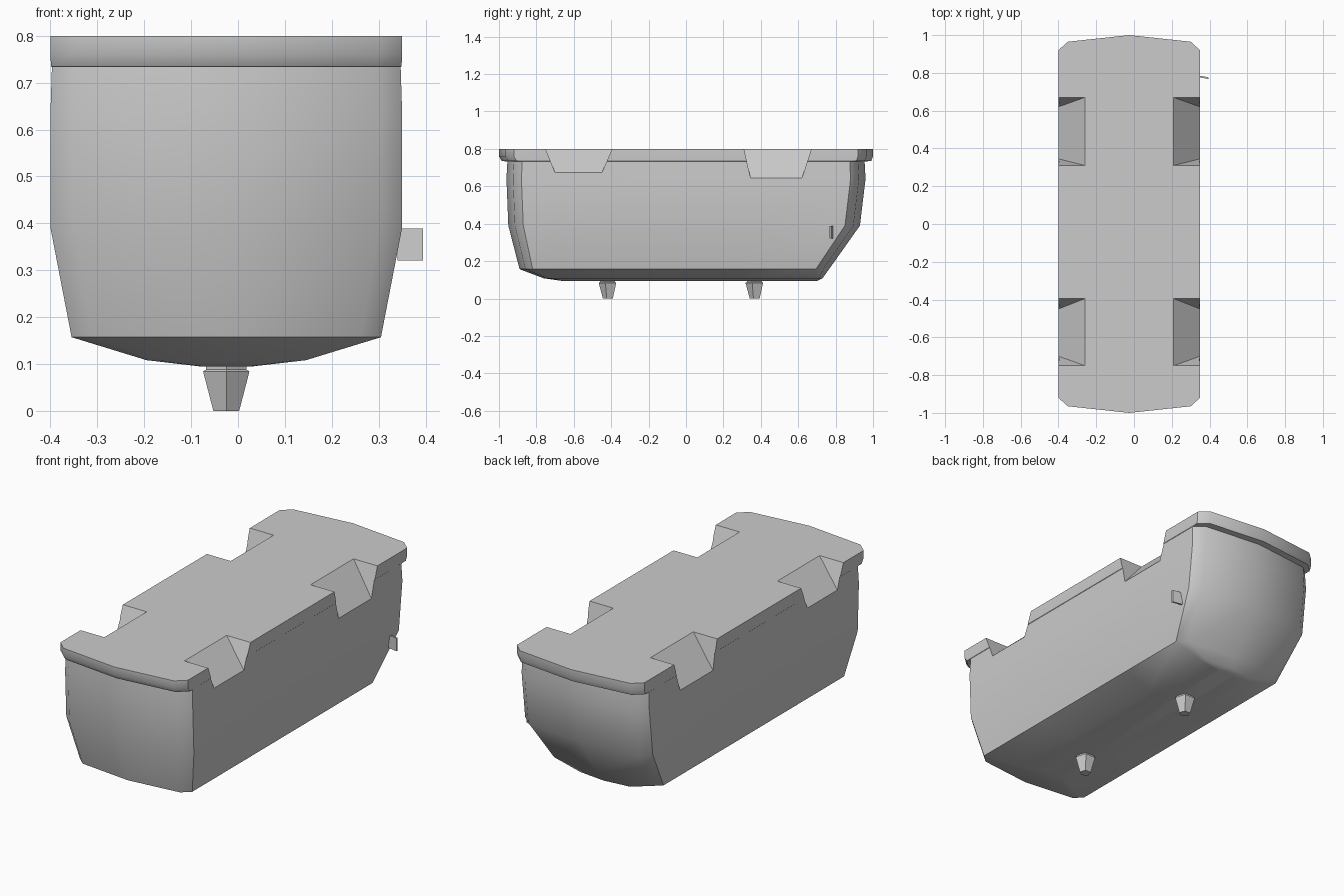
import bpy, bmesh, math
from mathutils import Vector

cube = bpy.data.objects.get("Cube")
if cube:
    bpy.data.objects.remove(cube, do_unlink=True)

CX = -0.025  # lengthwise centre line of the tub

grey = bpy.data.materials.new("plain grey")
grey.use_nodes = True
COLOUR = (0.6, 0.6, 0.6, 1)
grey.diffuse_color = COLOUR
grey.node_tree.nodes["Principled BSDF"].inputs["Base Color"].default_value = COLOUR


def make_object(name, bm):
    bmesh.ops.recalc_face_normals(bm, faces=bm.faces[:])
    mesh = bpy.data.meshes.new(name)
    bm.to_mesh(mesh)
    bm.free()
    obj = bpy.data.objects.new(name, mesh)
    bpy.context.collection.objects.link(obj)
    mesh.materials.append(grey)
    return obj


def outline(z, w, front, back):
    """Long ring with cut corners and slightly bowed ends."""
    k = w / 0.375
    end = [(w, 0.08 * k), (w - 0.05 * k, 0.035 * k), (0, 0)]
    end += [(-x, d) for x, d in reversed(end[:2])]
    ring = [(x, front + d) for x, d in end]
    ring += [(-w, front * 0.4), (-w, back * 0.4)]
    ring += [(-x, back - d) for x, d in end]
    ring += [(w, back * 0.4), (w, front * 0.4)]
    return [Vector((CX + x, y, z)) for x, y in ring]


# Tub body: rings from the top down (height, half width, front, back)
levels = [
    (0.80, 0.375, -1.0, 1.0),
    (0.76, 0.375, -1.0, 1.0),
    (0.735, 0.374, -0.985, 0.99),
    (0.733, 0.372, -0.955, 0.955),
    (0.64, 0.375, -0.96, 0.96),
    (0.39, 0.375, -0.95, 0.93),
    (0.157, 0.33, -0.89, 0.765),
    (0.108, 0.17, -0.76, 0.73),
    (0.094, 0.05, -0.66, 0.70),
]
bm = bmesh.new()
rings = [[bm.verts.new(p) for p in outline(*level)] for level in levels]
for upper, lower in zip(rings, rings[1:]):
    n = len(upper)
    for i in range(n):
        j = (i + 1) % n
        bm.faces.new((upper[i], upper[j], lower[j], lower[i]))
bm.faces.new(rings[0])
bm.faces.new(rings[-1])
body = make_object("tub_body", bm)


# Sloping notches along both top edges
def notch(side, y0, y1, low0, low1, depth_z):
    bm = bmesh.new()
    inner, reach, t = 0.235, 0.14, 1.2
    x_in = CX + side * inner
    x_out = CX + side * (inner + reach * t)
    points = [(x, y, z) for x in (x_in, x_out) for y in (y0, y1) for z in (0.8, 0.9)]
    for y, low in ((y0, low0), (y1, low1)):
        points.append((x_out, y + (low - y) * t, 0.8 - (0.8 - depth_z) * t))
    for p in points:
        bm.verts.new(p)
    bmesh.ops.convex_hull(bm, input=bm.verts[:])
    cutter = make_object("notch_cutter", bm)
    cutter.hide_render = True
    return cutter


bpy.context.view_layer.objects.active = body
for side in (-1, 1):
    for spec in ((-0.75, -0.395, -0.70, -0.45, 0.672), (0.31, 0.67, 0.345, 0.62, 0.645)):
        cutter = notch(side, *spec)
        mod = body.modifiers.new("notch", "BOOLEAN")
        mod.operation = "DIFFERENCE"
        mod.solver = "EXACT"
        mod.object = cutter
        bpy.ops.object.modifier_apply(modifier=mod.name)
        bpy.data.objects.remove(cutter, do_unlink=True)

bpy.ops.object.select_all(action="DESELECT")
body.select_set(True)
bpy.ops.object.shade_smooth_by_angle(angle=math.radians(38))


# Five-sided tapered feet with a short neck
def prism(bm, y, sections):
    rings = []
    for z, r in sections:
        angles = [math.tau * i / 5 - math.pi / 2 for i in range(5)]
        rings.append([bm.verts.new((CX + r * math.cos(a), y + r * math.sin(a), z)) for a in angles])
    for a, b in zip(rings, rings[1:]):
        for i in range(5):
            j = (i + 1) % 5
            bm.faces.new((a[i], a[j], b[j], b[i]))
    bm.faces.new(rings[0])
    bm.faces.new(rings[-1])


for name, y in (("front_foot", -0.415), ("back_foot", 0.37)):
    bm = bmesh.new()
    prism(bm, y, [(0, 0.029), (0.084, 0.052), (0.088, 0.045), (0.11, 0.045)])
    make_object(name, bm)

# Thin tab on one side near the back
bm = bmesh.new()
bmesh.ops.create_cube(bm, size=1)
for v in bm.verts:
    outer = v.co.x > 0
    v.co = Vector((0.395 if outer else 0.34,
                   (0.772 if outer else 0.782) + v.co.y * 0.009,
                   0.355 + v.co.z * 0.068))
make_object("side_tab", bm)
